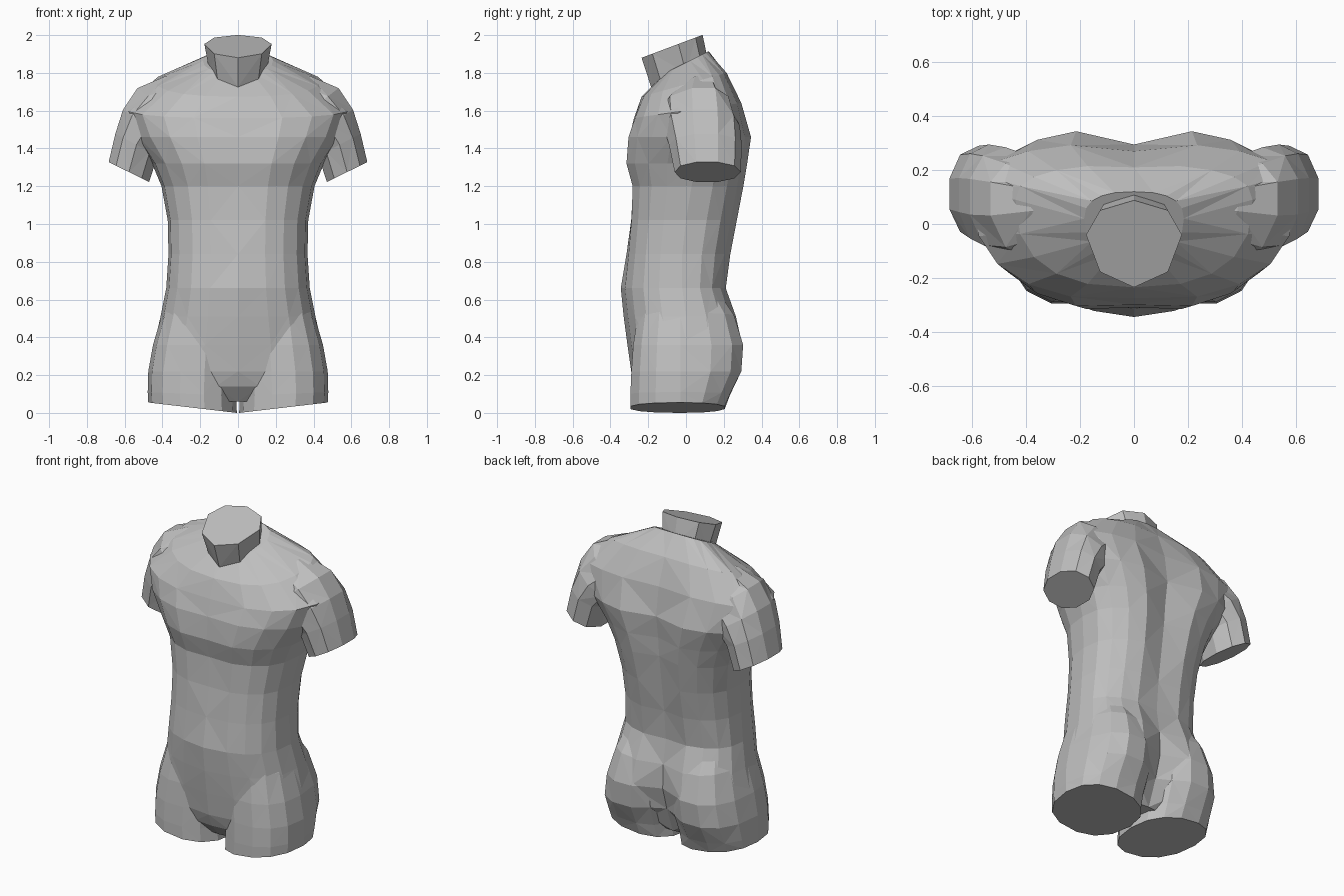
import bpy, bmesh, math

if "Cube" in bpy.data.objects:
    bpy.data.objects.remove(bpy.data.objects["Cube"])

stone = bpy.data.materials.new("grey stone")
stone.diffuse_color = (0.52, 0.52, 0.52, 1)
stone.use_nodes = True
stone.node_tree.nodes["Principled BSDF"].inputs["Base Color"].default_value = stone.diffuse_color


def section(a, b, y0, y1, ym, n=16, power=2.3, tilt=0, gf=0, gb=0, rot=0):
    """Closed section from (x, z) point a to b, y0 (front) to y1 (back), widest at ym.
    tilt raises the back; gf / gb push the centre line in at front / back."""
    pts = []
    for i in range(n):
        t = 2 * math.pi * (i + rot) / n
        c, s = math.cos(t), math.sin(t)
        u = math.copysign(abs(c) ** (2 / power), c)
        v = math.copysign(abs(s) ** (2 / power), s)
        y = ym + v * ((y1 - ym) if v > 0 else (ym - y0))
        centre = max(0, 1 - abs(u) / 0.3)
        y += centre * (gf if v < 0 else -gb)
        k = (1 + u) / 2
        pts.append((a[0] + (b[0] - a[0]) * k, y,
                    a[1] + (b[1] - a[1]) * k + tilt * y))
    return pts


def loft(name, rings, mirror=False):
    """Skin the sections, cap both ends, optionally flip to the other side."""
    bm = bmesh.new()
    sx = -1 if mirror else 1
    loops = [[bm.verts.new((sx * x, y, z)) for x, y, z in r] for r in rings]
    n = len(loops[0])
    for k, (p, q) in enumerate(zip(loops, loops[1:])):
        for i in range(n):
            j = (i + 1) % n
            if (i + k) % 2:
                bm.faces.new((p[i], p[j], q[j]))
                bm.faces.new((p[i], q[j], q[i]))
            else:
                bm.faces.new((p[i], p[j], q[i]))
                bm.faces.new((p[j], q[j], q[i]))
    bm.faces.new(loops[0])
    bm.faces.new(loops[-1])
    bmesh.ops.recalc_face_normals(bm, faces=bm.faces)
    me = bpy.data.meshes.new(name)
    bm.to_mesh(me)
    bm.free()
    me.materials.append(stone)
    ob = bpy.data.objects.new(name, me)
    bpy.context.collection.objects.link(ob)
    return ob


# trunk: z, half width, front, back, widest y, tilt, front groove, back groove
trunk = [
    (0.06, 0.16, -0.19, 0.13, -0.03, 0, 0.0, 0.0),
    (0.14, 0.30, -0.26, 0.20, -0.03, 0, 0.0, 0.04),
    (0.22, 0.44, -0.28, 0.29, -0.02, 0, -0.01, 0.10),
    (0.36, 0.445, -0.30, 0.31, 0.00, 0, -0.01, 0.08),
    (0.51, 0.41, -0.32, 0.275, 0.00, 0, -0.01, 0.05),
    (0.66, 0.38, -0.335, 0.22, -0.02, 0, -0.01, 0.02),
    (0.84, 0.368, -0.315, 0.245, -0.02, 0, 0.0, 0.03),
    (1.02, 0.372, -0.30, 0.28, 0.00, 0, 0.01, 0.04),
    (1.20, 0.405, -0.295, 0.315, 0.03, 0, 0.015, 0.05),
    (1.32, 0.455, -0.33, 0.335, 0.05, 0, 0.02, 0.06),
    (1.46, 0.55, -0.32, 0.355, 0.08, 0, 0.02, 0.06),
    (1.60, 0.60, -0.285, 0.30, 0.11, 0.14, 0.01, 0.03),
    (1.74, 0.44, -0.235, 0.22, 0.09, 0.28, 0, 0.01),
    (1.855, 0.185, -0.11, 0.12, 0.02, 0.50, 0, 0),
]
torso = loft("torso", [
    section((-w, z), (w, z), f, b, m, 20, 2.5, t, gf, gb)
    for z, w, f, b, m, t, gf, gb in trunk])

# neck stump with a sloping cut
neck = loft("neck", [
    section((-w, z), (w, z), f, b, m, 8, 2, t, rot=0)
    for z, w, f, b, m, t in [
        (1.70, 0.14, -0.15, 0.12, 0.0, 0.3),
        (1.80, 0.15, -0.185, 0.12, 0.0, 0.4),
        (1.968, 0.178, -0.235, 0.088, -0.04, 0.375)]])

# thigh and shoulder sections: inner (x, z), outer (x, z), front, back
thigh = [
    ((0.006, 0.0), (0.475, 0.055), -0.30, 0.21),
    ((0.010, 0.09), (0.478, 0.11), -0.30, 0.24),
    ((0.006, 0.22), (0.475, 0.22), -0.295, 0.30),
    ((0.006, 0.36), (0.45, 0.36), -0.285, 0.31),
    ((0.04, 0.50), (0.40, 0.53), -0.26, 0.26),
    ((0.10, 0.68), (0.32, 0.70), -0.20, 0.14),
]
arm = [
    ((0.465, 1.22), (0.69, 1.33), -0.06, 0.29),
    ((0.42, 1.36), (0.655, 1.48), -0.09, 0.295),
    ((0.34, 1.43), (0.615, 1.61), -0.12, 0.285),
    ((0.22, 1.48), (0.54, 1.725), -0.13, 0.25),
    ((0.12, 1.50), (0.39, 1.79), -0.08, 0.17),
    ((0.05, 1.52), (0.20, 1.80), -0.04, 0.11),
]
parts = [neck]
for side, flip in (("right", False), ("left", True)):
    parts.append(loft(side + "_thigh", [
        section(a, b, f, k, -0.03, 14, 2.3) for a, b, f, k in thigh], flip))
    parts.append(loft(side + "_arm", [
        section(a, b, f, k, 0.11, 10, 2.1, rot=0.5) for a, b, f, k in arm], flip))

# fuse the stumps into the trunk
bpy.context.view_layer.objects.active = torso
for p in parts:
    mod = torso.modifiers.new("fuse", "BOOLEAN")
    mod.operation = "UNION"
    mod.solver = "EXACT"
    mod.object = p
    bpy.ops.object.modifier_apply(modifier=mod.name)
    bpy.data.objects.remove(p)
